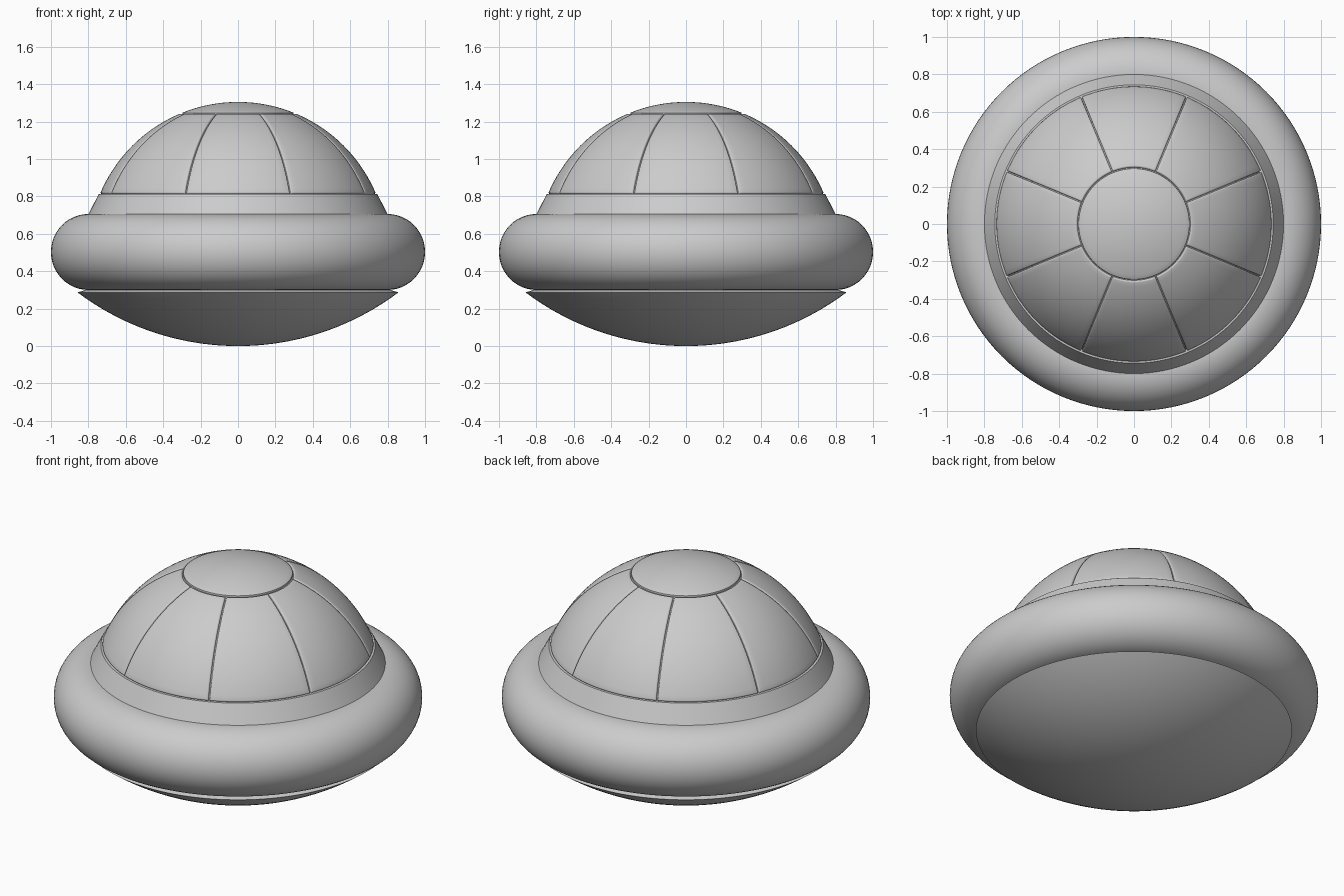
import bpy, bmesh
from math import sin, cos, pi, sqrt, asin, acos, radians

cube = bpy.data.objects.get("Cube")
if cube:
    bpy.data.objects.remove(cube, do_unlink=True)

grey = bpy.data.materials.new("light_grey")
grey.use_nodes = True
grey.diffuse_color = (0.6, 0.6, 0.6, 1)
grey.node_tree.nodes["Principled BSDF"].inputs["Base Color"].default_value = (0.6, 0.6, 0.6, 1)

SEGMENTS = 128
DOME_Z, DOME_R = 0.505, 0.80
SEAM_DEPTH = 0.012
COLLAR_Z, CAP_R = 0.813, 0.303


def finish(name, bm, angle=35):
    bmesh.ops.remove_doubles(bm, verts=bm.verts, dist=1e-5)
    bmesh.ops.recalc_face_normals(bm, faces=bm.faces)
    mesh = bpy.data.meshes.new(name)
    bm.to_mesh(mesh)
    bm.free()
    mesh.materials.append(grey)
    obj = bpy.data.objects.new(name, mesh)
    bpy.context.collection.objects.link(obj)
    bpy.ops.object.select_all(action='DESELECT')
    obj.select_set(True)
    bpy.context.view_layer.objects.active = obj
    bpy.ops.object.shade_smooth_by_angle(angle=radians(angle))
    return obj


def lathe(name, profile, closed=False):
    """Revolve (radius, height) points about the z axis."""
    bm = bmesh.new()
    verts = [bm.verts.new((r, 0, z)) for r, z in profile]
    edges = [bm.edges.new(pair) for pair in zip(verts, verts[1:])]
    if closed:
        edges.append(bm.edges.new((verts[-1], verts[0])))
    bmesh.ops.spin(bm, geom=verts + edges, cent=(0, 0, 0), axis=(0, 0, 1),
                   angle=2 * pi, steps=SEGMENTS, use_merge=True)
    return finish(name, bm)


def arc(radius, centre_z, start, end, steps):
    """Points on a circle about the axis; angles measured from straight up."""
    return [(radius * sin(t), centre_z + radius * cos(t))
            for t in (start + (end - start) * i / steps for i in range(steps + 1))]


# Lower hull: shallow spherical bowl with a sloping upper lip
rim_r, rim_z = 0.858, 0.287
bowl_R = (rim_r ** 2 + rim_z ** 2) / (2 * rim_z)
bowl = arc(bowl_R, bowl_R, pi, pi - asin(rim_r / bowl_R), 24)
bowl[0] = (0, 0)
lathe("lower_hull", bowl + [(0.79, 0.307), (0, 0.307)])

# Rounded ring around the body
ring = [(0.80 + 0.20 * cos(2 * pi * i / 48), 0.503 + 0.203 * sin(2 * pi * i / 48))
        for i in range(48)]
lathe("hull_ring", ring, closed=True)

# Sloped collar between ring and dome
collar_top = sqrt(DOME_R ** 2 - (COLLAR_Z - DOME_Z) ** 2)
lathe("dome_collar", [(0, 0.69), (0.808, 0.69), (collar_top + 0.006, COLLAR_Z), (0, COLLAR_Z)])

# Inner dome, visible at the bottom of the seams
inner = arc(DOME_R - SEAM_DEPTH, DOME_Z, 0, radians(69), 32)
inner[0] = (0, DOME_Z + DOME_R - SEAM_DEPTH)
lathe("inner_dome", inner + [(0, inner[-1][1])])

# Rounded edge of the plates: (distance in from seam centre, drop below surface)
EDGE = [(0.003, SEAM_DEPTH), (0.004, 0.005), (0.007, 0.001), (0.011, 0)]

# Round cap on top of the dome
cap_angle = asin(CAP_R / DOME_R)
cap = arc(DOME_R, DOME_Z, 0, cap_angle - EDGE[-1][0] / DOME_R, 14)
cap[0] = (0, DOME_Z + DOME_R)
for inset, drop in reversed(EDGE[:-1]):
    t = cap_angle - inset / DOME_R
    cap.append(((DOME_R - drop) * sin(t), DOME_Z + (DOME_R - drop) * cos(t)))
lathe("dome_cap", cap)


def spread(steps):
    """Grid stations (fraction, inset sign * distance, drop) with rolled ends."""
    first = [(0, d, drop) for d, drop in EDGE]
    middle = [(i / steps, 0, 0) for i in range(1, steps)]
    return first + middle + [(1, -d, drop) for d, drop in reversed(EDGE)]


# Eight curved panels with narrow parallel seams
low_angle = acos((COLLAR_Z - DOME_Z) / DOME_R)
for n in range(8):
    bm = bmesh.new()
    rows = []
    for v, v_in, v_drop in spread(18):
        tilt = cap_angle + (low_angle - cap_angle) * v + v_in / DOME_R
        row = []
        for u, u_in, u_drop in spread(14):
            turn = radians(45 * n - 22.5 + 45 * u) + u_in / (DOME_R * sin(tilt))
            r = DOME_R - max(v_drop, u_drop)
            row.append(bm.verts.new((r * sin(tilt) * cos(turn),
                                     r * sin(tilt) * sin(turn),
                                     DOME_Z + r * cos(tilt))))
        rows.append(row)
    for a, b in zip(rows, rows[1:]):
        for i in range(len(a) - 1):
            bm.faces.new((a[i], b[i], b[i + 1], a[i + 1]))
    finish(f"dome_panel_{n + 1}", bm, 80)
